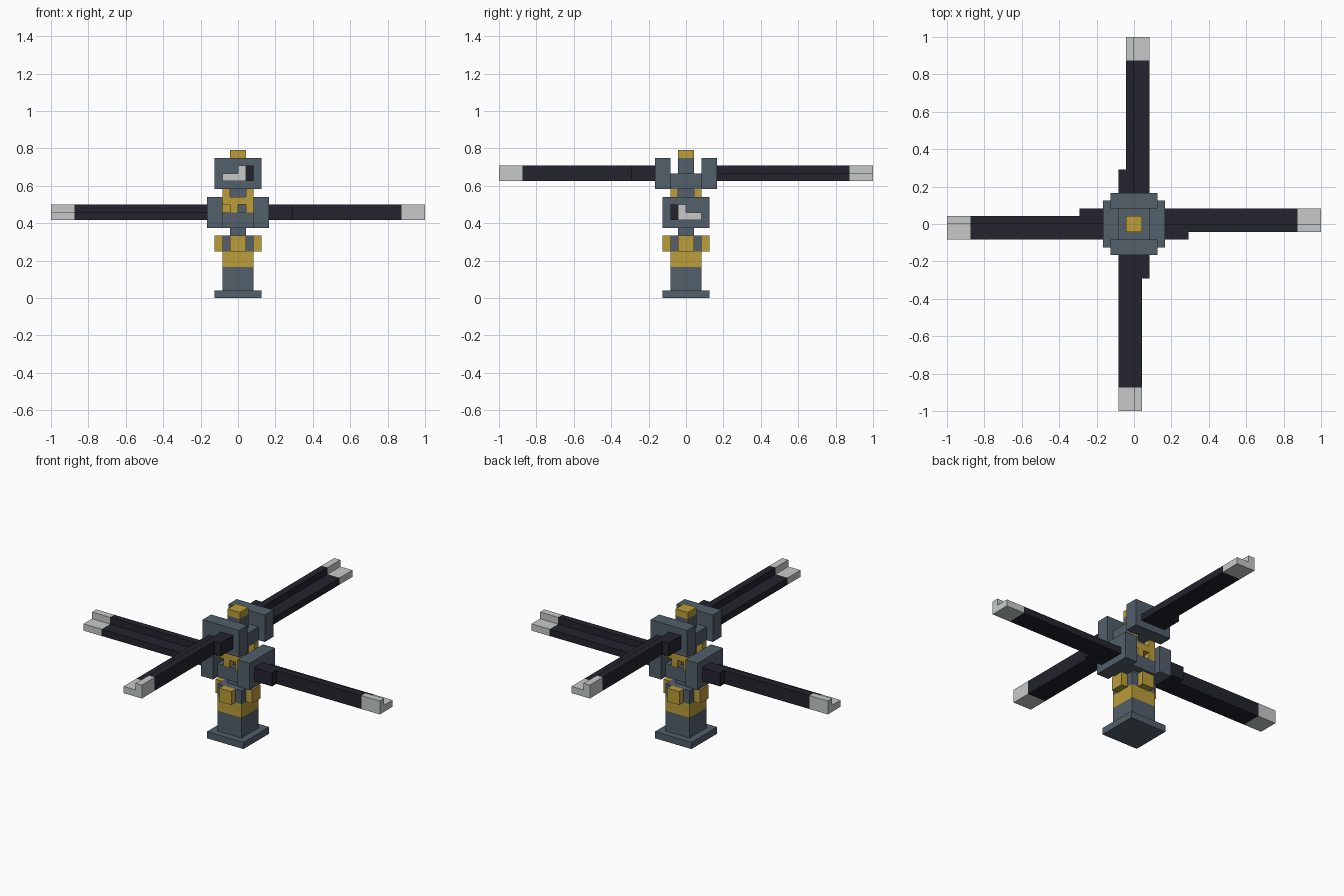
import bpy
from mathutils import Vector

cube = bpy.data.objects.get("Cube")
if cube:
    bpy.data.objects.remove(cube, do_unlink=True)

U = 1 / 24  # one block of the grid


def material(name, rgb):
    m = bpy.data.materials.new(name)
    m.use_nodes = True
    colour = (*rgb, 1)
    m.diffuse_color = colour
    m.node_tree.nodes["Principled BSDF"].inputs["Base Color"].default_value = colour
    return m


SLATE = material("slate_metal", (0.085, 0.115, 0.147))
BRASS = material("brass", (0.50, 0.34, 0.042))
DARK = material("dark_blade", (0.017, 0.017, 0.027))
LIGHT = material("light_tip", (0.57, 0.59, 0.585))


def same(p):
    return p


def turn(p):
    """Half turn about the vertical axis."""
    return Vector((-p.x, -p.y, p.z))


def swap(p):
    """Carry a front part over to the left side."""
    return Vector((-p.y, -p.x, p.z))


def swap_turn(p):
    return turn(swap(p))


def box(name, mat, x, y, z, place=same, lift=0):
    """Block between two limits on each axis, in grid units."""
    lo = place(Vector((x[0], y[0], z[0] + lift)))
    hi = place(Vector((x[1], y[1], z[1] + lift)))
    bpy.ops.mesh.primitive_cube_add(size=1, location=(lo + hi) / 2 * U)
    ob = bpy.context.object
    ob.name = name
    size = [abs(v) * U for v in hi - lo]
    for v in ob.data.vertices:
        v.co = Vector([c * s for c, s in zip(v.co, size)])
    ob.data.materials.append(mat)
    return ob


def column(name, mat, half, bottom, top):
    return box(name, mat, (-half, half), (-half, half), (bottom, top))


# Mast
column("base_plate", SLATE, 3, 0, 1)
column("lower_post", SLATE, 2, 1, 4)
column("brass_collar", BRASS, 2, 4, 6)
column("collar_core", SLATE, 2, 6, 8)
column("lower_neck", SLATE, 1, 8, 9)
column("lower_hub_core", SLATE, 2, 9, 11)
column("middle_shaft", SLATE, 1, 11, 14)
column("upper_hub_core", SLATE, 2, 14, 16)
column("upper_shaft", SLATE, 1, 16, 18)
column("mast_cap", BRASS, 1, 18, 19)

# Clamps around the collar, hub plates and blades, on all four sides
sides = {
    "front": (same, 0),
    "back": (turn, 0),
    "left": (swap, -5),
    "right": (swap_turn, -5),
}
for side, (place, lift) in sides.items():
    box(side + "_clamp", BRASS, (-1, 1), (-3, -2), (6, 8), place)
    box(side + "_hub_plate", SLATE, (-3, 3), (-4, -2), (14, 18), place, lift)
    box(side + "_blade_root", DARK, (1, 2), (-7, -4), (15, 17), place, lift)
    for part, mat, run in (("blade", DARK, (-21, -4)), ("tip", LIGHT, (-24, -21))):
        box(f"{side}_{part}_flat", mat, (-2, 1), run, (15, 16), place, lift)
        box(f"{side}_{part}_ridge", mat, (0, 1), run, (16, 17), place, lift)

# Brass links between the two hubs
for side, place in (("front", same), ("back", turn)):
    box(side + "_link_bar", BRASS, (-2, 2), (-2, -1), (12, 13), place)
    box(side + "_link_drop", BRASS, (-1, 0), (-2, -1), (11, 12), place)
    for end, x in (("inner", (-2, -1)), ("outer", (1, 2))):
        box(f"{side}_{end}_link_post", BRASS, x, (-2, -1), (13, 14), place)
    box(side + "_link_foot", BRASS, (1, 2), (-2, -1), (11, 12), place)
